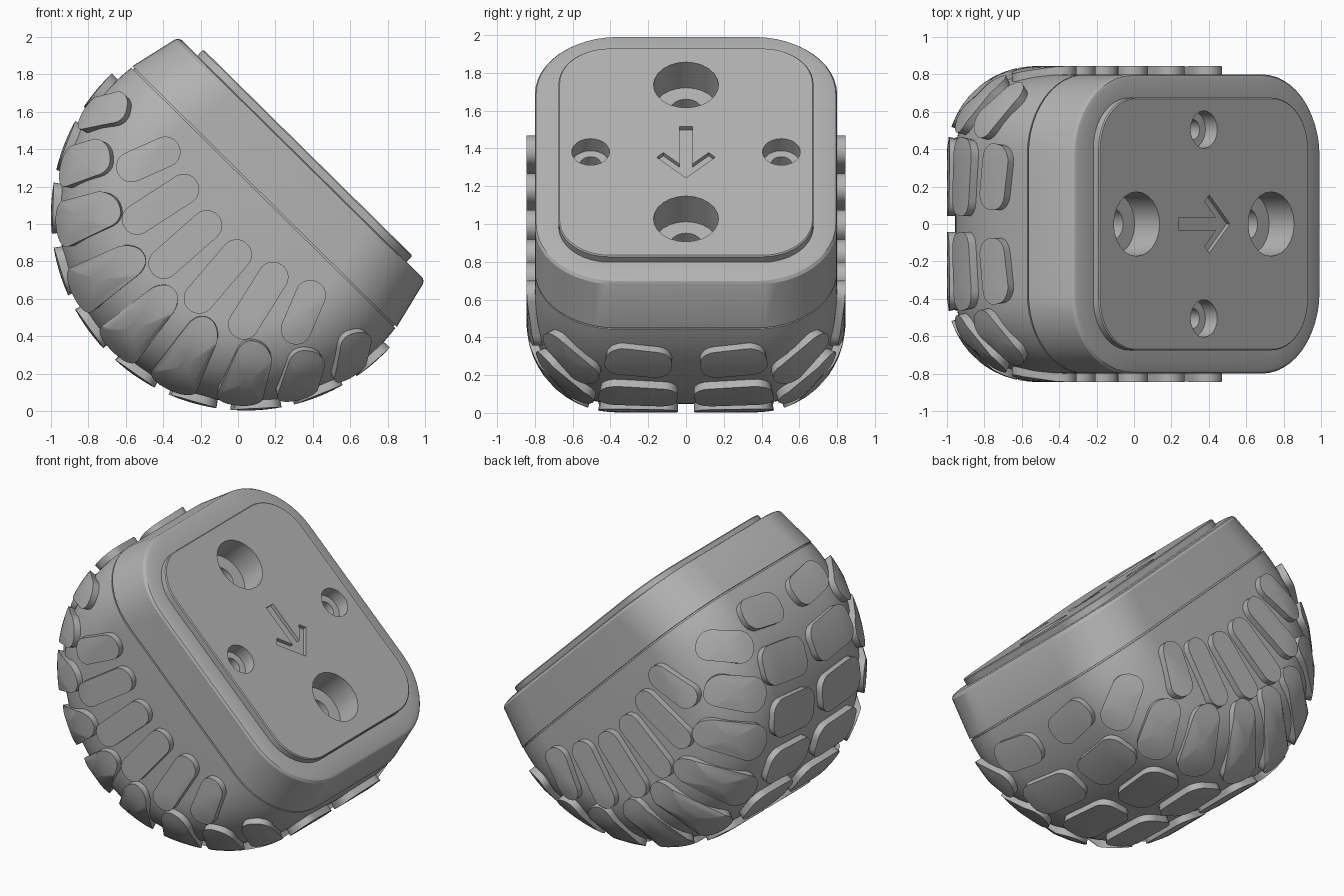
import bpy, bmesh
from math import sin, cos, asin, pi, sqrt, radians, hypot
from mathutils import Matrix

old = bpy.data.objects.get("Cube")
if old:
    bpy.data.objects.remove(old, do_unlink=True)

# Local frame: x along the mounting face, y across, z out of the mounting face
TILT = radians(44.6)
CENTRE = (0.044, 0, 1.047)
R, HALF, FILLET, RIM = 1.0, 0.8, 0.43, 0.13
FLAT = HALF - FILLET
CORE = R - FILLET
TOP = 0.47

grey = bpy.data.materials.new("rubber grey")
grey.use_nodes = True
GREY = (0.45, 0.45, 0.45, 1)
grey.diffuse_color = GREY
grey.node_tree.nodes["Principled BSDF"].inputs["Base Color"].default_value = GREY


def make(name, bm):
    bmesh.ops.recalc_face_normals(bm, faces=bm.faces)
    mesh = bpy.data.meshes.new(name)
    bm.to_mesh(mesh)
    bm.free()
    mesh.materials.append(grey)
    obj = bpy.data.objects.new(name, mesh)
    bpy.context.collection.objects.link(obj)
    obj.location = CENTRE
    obj.rotation_euler = (0, TILT, 0)
    return obj


def activate(obj):
    bpy.ops.object.select_all(action='DESELECT')
    obj.select_set(True)
    bpy.context.view_layer.objects.active = obj


def smooth(obj, angle=30):
    activate(obj)
    bpy.ops.object.shade_smooth_by_angle(angle=radians(angle))


def rounded(hx, hy, r, seg=8):
    """Outline of a rounded rectangle."""
    pts = []
    for q, (sx, sy) in enumerate([(1, 1), (-1, 1), (-1, -1), (1, -1)]):
        for i in range(seg + 1):
            a = (q + i / seg) * pi / 2
            pts.append((sx * (hx - r) + r * cos(a), sy * (hy - r) + r * sin(a)))
    return pts


def loft(bm, rings, cap_start=True, cap_end=True):
    """Bridge closed rings of points in order."""
    loops = [[bm.verts.new(p) for p in ring] for ring in rings]
    n = len(loops[0])
    for a, b in zip(loops, loops[1:]):
        for i in range(n):
            j = (i + 1) % n
            bm.faces.new((a[i], a[j], b[j], b[i]))
    if cap_start:
        bm.faces.new(loops[0])
    if cap_end:
        bm.faces.new(loops[-1])
    return loops


# Rounded tread body: a filleted section swept about the cross axis
def body():
    bm = bmesh.new()
    arc = [i / 12 * pi / 2 for i in range(13)]
    section = [(FLAT + FILLET * cos(a), CORE + FILLET * sin(a)) for a in arc]
    section += [(-y, r) for y, r in reversed(section)]
    steps = 72
    rows = []
    for y, r in section:
        end = pi / 2 + asin(RIM / r)
        angles = [end * (2 * k / steps - 1) for k in range(steps + 1)]
        rows.append([bm.verts.new((r * sin(a), y, -r * cos(a))) for a in angles])
    for a, b in zip(rows, rows[1:]):
        for k in range(steps):
            bm.faces.new((a[k], a[k + 1], b[k + 1], b[k]))
    bm.faces.new(rows[0])
    bm.faces.new(rows[-1])
    bm.faces.new([r[0] for r in rows] + [r[-1] for r in reversed(rows)])
    smooth(make("tread_body", bm))


body()

# Mounting slab with seam groove, tapered ends and raised plate
bm = bmesh.new()
base, end, face = 0.993, 0.926, 0.424
sections = [
    (0.12, base - 0.015, HALF - 0.015, FILLET),
    (0.14, base - 0.015, HALF - 0.015, FILLET),
    (0.14, base, HALF, FILLET),
    (face - 0.022, end + 0.005, HALF, FILLET),
    (face - 0.007, end - 0.006, HALF - 0.007, FILLET),
    (face, end - 0.022, HALF - 0.022, FILLET),
    (face, 0.785, 0.675, 0.27),
    (TOP - 0.006, 0.785, 0.675, 0.27),
    (TOP, 0.779, 0.669, 0.265),
]
loft(bm, [[(x, y, z) for x, y in rounded(hx, hy, r, 12)] for z, hx, hy, r in sections])
slab = make("mounting_slab", bm)

# Cutters: counterbores with arrow recess, then the through bores
HOLES = [(-0.505, 0, 0.172, 0.19, 0.085), (0.505, 0, 0.172, 0.19, 0.085),
         (0, -0.505, 0.1, 0.09, 0.055), (0, 0.505, 0.1, 0.09, 0.055)]


def drill(bm, x, y, r, depth):
    bmesh.ops.create_cone(bm, cap_ends=True, segments=24, radius1=r, radius2=r,
                          depth=depth + 0.1,
                          matrix=Matrix.Translation((x, y, TOP + 0.05 - depth / 2)))


wide, narrow = bmesh.new(), bmesh.new()
for x, y, r, depth, bore in HOLES:
    drill(wide, x, y, r, depth)
    drill(narrow, x, y, bore, 0.29)
half_arrow = [(-0.19, 0.035), (0.09, 0.035), (0.005, 0.12), (0.04, 0.155)]
arrow = half_arrow + [(0.195, 0)] + [(x, -y) for x, y in reversed(half_arrow)]
loft(wide, [[(x, y, z) for x, y in arrow] for z in (TOP - 0.025, TOP + 0.05)])
for name, bm in (("recess_cutter", wide), ("bore_cutter", narrow)):
    cutter = make(name, bm)
    cutter.hide_render = True
    mod = slab.modifiers.new(name, 'BOOLEAN')
    mod.operation = 'DIFFERENCE'
    mod.solver = 'EXACT'
    mod.object = cutter
    activate(slab)
    bpy.ops.object.modifier_apply(modifier=name)
    bpy.data.objects.remove(cutter, do_unlink=True)
smooth(slab, 25)


# Surface maps for the pads
def wrap(s, psi, off):
    """Point at arc length s from the middle and sweep angle psi."""
    a = min(max((s - FLAT) / FILLET, 0), pi / 2)
    over = max(s - FLAT - FILLET * pi / 2, 0)
    y = min(s, FLAT) + (FILLET + off) * sin(a)
    r = CORE + (FILLET + off) * cos(a) - over
    return (r * sin(psi), y, -r * cos(psi))


def side(x, z, off):
    """Point on the side wall, following the fillet further out."""
    d = min(max(hypot(x, z) - CORE, 0), FILLET)
    return (x, FLAT + sqrt(FILLET ** 2 - d ** 2) + off, z)


def add_pad(bm, place, hx, hy, r, turn):
    outline = [(x * cos(turn) - y * sin(turn), x * sin(turn) + y * cos(turn))
               for x, y in rounded(hx, hy, r, 6)]
    rings = [(1, -0.03), (1, 0.044), (0.75, 0.044), (0.5, 0.044), (0.25, 0.044)]
    loft(bm, [[place(x * k, y * k, off) for x, y in outline] for k, off in rings])


def finish_pads(name, bm):
    obj = make(name, bm)
    mod = obj.modifiers.new("other side", 'MIRROR')
    mod.use_axis = (False, True, False)
    mod.use_clip = False
    smooth(obj, 35)


# Middle pads: a pair of rows along the crown
bm = bmesh.new()
for k in range(10):
    psi = radians(19 * (k - 4.5))
    ends = k in (0, 9)
    add_pad(bm, lambda x, y, o: wrap(0.25 + x, psi + y / R, o),
            0.175 if ends else 0.205, 0.1 if ends else 0.122, 0.085, 0.1 * psi)
finish_pads("middle_pads", bm)

# Shoulder pads: angle, fillet angle from the side, half length, half width, turn
bm = bmesh.new()
SHOULDER = [(0, 35, 0.28, 0.112, 0), (22.5, 37, 0.265, 0.112, 7), (45, 42, 0.225, 0.11, 16),
            (63.5, 51, 0.19, 0.105, 26), (81.5, 57, 0.175, 0.095, 33)]
for deg, fil, length, width, turn in SHOULDER:
    for sign in ((1, -1) if deg else (1,)):
        psi = radians(deg) * sign
        s0 = FLAT + FILLET * (pi / 2 - radians(fil))
        rad = CORE + FILLET * sin(radians(fil))
        add_pad(bm, lambda x, y, o: wrap(s0 + x, psi + y / rad, o),
                length, width, width * 0.9, radians(turn) * sign)
finish_pads("shoulder_pads", bm)

# Side pads: fanned out from a point above the mounting face
bm = bmesh.new()
for x0, z0, length in ((0.122, -0.34, 0.235), (0.367, -0.28, 0.23), (0.582, -0.155, 0.18)):
    for sign in (1, -1):
        fan = x0 * sign / (1.4 - z0)
        add_pad(bm, lambda x, y, o: side(x0 * sign + x, z0 + y, o),
                0.082, length, 0.08, fan)
finish_pads("side_pads", bm)
